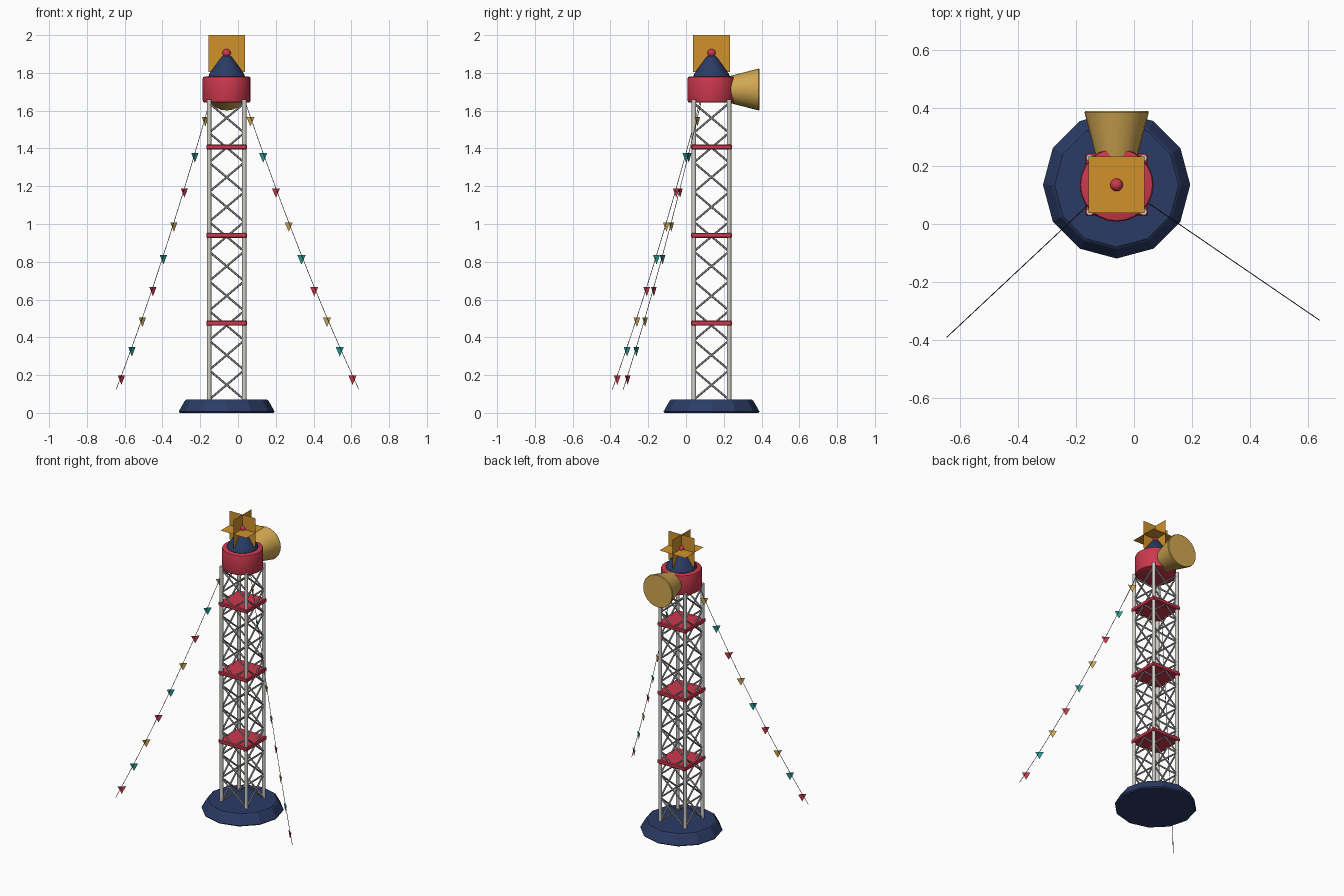
import bpy, bmesh, math
from mathutils import Vector, Matrix

if "Cube" in bpy.data.objects:
    bpy.data.objects.remove(bpy.data.objects["Cube"])

CX, CY = -0.06, 0.135   # tower axis


def mat(name, col):
    m = bpy.data.materials.new(name)
    m.diffuse_color = (*col, 1)
    m.use_nodes = True
    m.node_tree.nodes["Principled BSDF"].inputs["Base Color"].default_value = m.diffuse_color
    return m


NAVY = mat("navy", (0.024, 0.044, 0.13))
RED = mat("red", (0.60, 0.040, 0.075))
BRASS = mat("brass", (0.64, 0.39, 0.085))
AMBER = mat("amber", (0.63, 0.29, 0.025))
TEAL = mat("teal", (0.016, 0.33, 0.29))
STEEL = mat("pale_steel", (0.62, 0.60, 0.57))
BRACE = mat("brace_grey", (0.42, 0.41, 0.42))
WIRE = mat("dark_wire", (0.06, 0.05, 0.045))


def finish(name, bm, material, smooth=False):
    bmesh.ops.recalc_face_normals(bm, faces=bm.faces[:])
    me = bpy.data.meshes.new(name)
    bm.to_mesh(me)
    bm.free()
    me.materials.append(material)
    ob = bpy.data.objects.new(name, me)
    bpy.context.collection.objects.link(ob)
    if smooth:
        bpy.ops.object.select_all(action='DESELECT')
        ob.select_set(True)
        bpy.context.view_layer.objects.active = ob
        bpy.ops.object.shade_smooth_by_angle(angle=math.radians(40))
    return ob


def rod(bm, a, b, r, sides=8, r2=None):
    a, b = Vector(a), Vector(b)
    d = b - a
    m = Matrix.Translation((a + b) / 2) @ d.to_track_quat('Z', 'Y').to_matrix().to_4x4()
    bmesh.ops.create_cone(bm, cap_ends=True, segments=sides, radius1=r,
                          radius2=r if r2 is None else r2, depth=d.length, matrix=m)


def lathe(name, profile, sides, material, smooth=False):
    """Closed solid turned around the tower axis from (radius, z) points."""
    bm = bmesh.new()
    rings = []
    for r, z in profile:
        rings.append([bm.verts.new((CX + r * math.cos(i * math.tau / sides),
                                    CY + r * math.sin(i * math.tau / sides), z))
                      for i in range(sides)])
    for lo, hi in zip(rings, rings[1:]):
        for i in range(sides):
            j = (i + 1) % sides
            bm.faces.new((lo[i], lo[j], hi[j], hi[i]))
    bm.faces.new(rings[0][::-1])
    bm.faces.new(rings[-1])
    return finish(name, bm, material, smooth)


# Twelve-sided foot
lathe("base", [(0.248, 0), (0.254, 0.007), (0.222, 0.064), (0.214, 0.07)], 12, NAVY)

# Four tower legs
H = 0.093
corners = [(CX + sx * H, CY + sy * H) for sx, sy in ((-1, -1), (1, -1), (1, 1), (-1, 1))]
bm = bmesh.new()
for x, y in corners:
    rod(bm, (x, y, 0.05), (x, y, 1.66), 0.012, 10)
finish("tower_legs", bm, STEEL, True)

# Crossed lattice braces on each face
bm = bmesh.new()
BAYS, Z0, Z1 = 10, 0.07, 1.64
step = (Z1 - Z0) / BAYS
for k in range(4):
    a, b = corners[k], corners[(k + 1) % 4]
    for n in range(BAYS):
        lo, hi = Z0 + n * step, Z0 + (n + 1) * step
        rod(bm, (*a, lo), (*b, hi), 0.0055, 6)
        rod(bm, (*b, lo), (*a, hi), 0.0055, 6)
finish("lattice_braces", bm, BRACE, True)

# Square platforms
for n, z in enumerate((0.475, 0.94, 1.408)):
    bm = bmesh.new()
    bmesh.ops.create_cube(bm, size=1, matrix=Matrix.Translation((CX, CY, z))
                          @ Matrix.Diagonal((0.216, 0.216, 0.027, 1)))
    bmesh.ops.bevel(bm, geom=bm.edges[:], offset=0.005, segments=1, affect='EDGES')
    finish(f"platform_{n + 1}", bm, RED)

# Head drum, roof and ball
lathe("head_drum", [(0.117, 1.643), (0.124, 1.646), (0.127, 1.654), (0.127, 1.768),
                    (0.124, 1.777), (0.117, 1.78)], 24, RED, True)
lathe("roof_cone", [(0.09, 1.775), (0.096, 1.782), (0.092, 1.795), (0.028, 1.883),
                    (0.018, 1.89)], 24, NAVY, True)
bm = bmesh.new()
bmesh.ops.create_uvsphere(bm, u_segments=16, v_segments=10, radius=0.022,
                          matrix=Matrix.Translation((CX, CY, 1.905)))
finish("top_ball", bm, RED, True)

# Three crossed square vanes
for name, axis in (("vane_flat", None), ("vane_front", 'X'), ("vane_side", 'Y')):
    bm = bmesh.new()
    m = Matrix.Translation((CX, CY, 1.903))
    if axis:
        m = m @ Matrix.Rotation(math.pi / 2, 4, axis)
    bmesh.ops.create_grid(bm, x_segments=1, y_segments=1, size=0.097, matrix=m)
    finish(name, bm, AMBER)

# Horn at the back of the drum
bm = bmesh.new()
rod(bm, (CX, 0.20, 1.712), (CX, 0.385, 1.712), 0.063, 24, 0.111)
rod(bm, (CX, 0.385, 1.712), (CX, 0.390, 1.712), 0.111, 24, 0.108)
bmesh.ops.remove_doubles(bm, verts=bm.verts[:], dist=0.0005)
bmesh.ops.delete(bm, geom=[f for f in bm.faces if len(f.verts) > 4
                           and abs(f.calc_center_median().y - 0.385) < 0.001], context='FACES')
finish("horn", bm, BRASS, True)


# Sagging guy lines with pennants
def line_point(a, b, t):
    p = a.lerp(b, t)
    p.z -= 0.06 * 4 * t * (1 - t)
    return p


lines = (("left", Vector((-0.145, 0.078, 1.665)), Vector((-0.645, -0.39, 0.125))),
         ("right", Vector((0.032, 0.084, 1.665)), Vector((0.64, -0.332, 0.125))))
for side, a, b in lines:
    bm = bmesh.new()
    for i in range(18):
        rod(bm, line_point(a, b, i / 18), line_point(a, b, (i + 1) / 18), 0.0016, 5)
    finish(f"{side}_guy_line", bm, WIRE)
    along = Vector((b.x - a.x, b.y - a.y, 0)).normalized() * 0.026
    for c, (cname, material) in enumerate((("brass", BRASS), ("teal", TEAL), ("red", RED))):
        bm = bmesh.new()
        for i in range(c, 9, 3):
            p = line_point(a, b, (i + 0.5) / 9)
            bm.faces.new([bm.verts.new(v) for v in
                          (p - along, p + along, p - Vector((0, 0, 0.05)))])
        finish(f"{side}_{cname}_pennants", bm, material)
